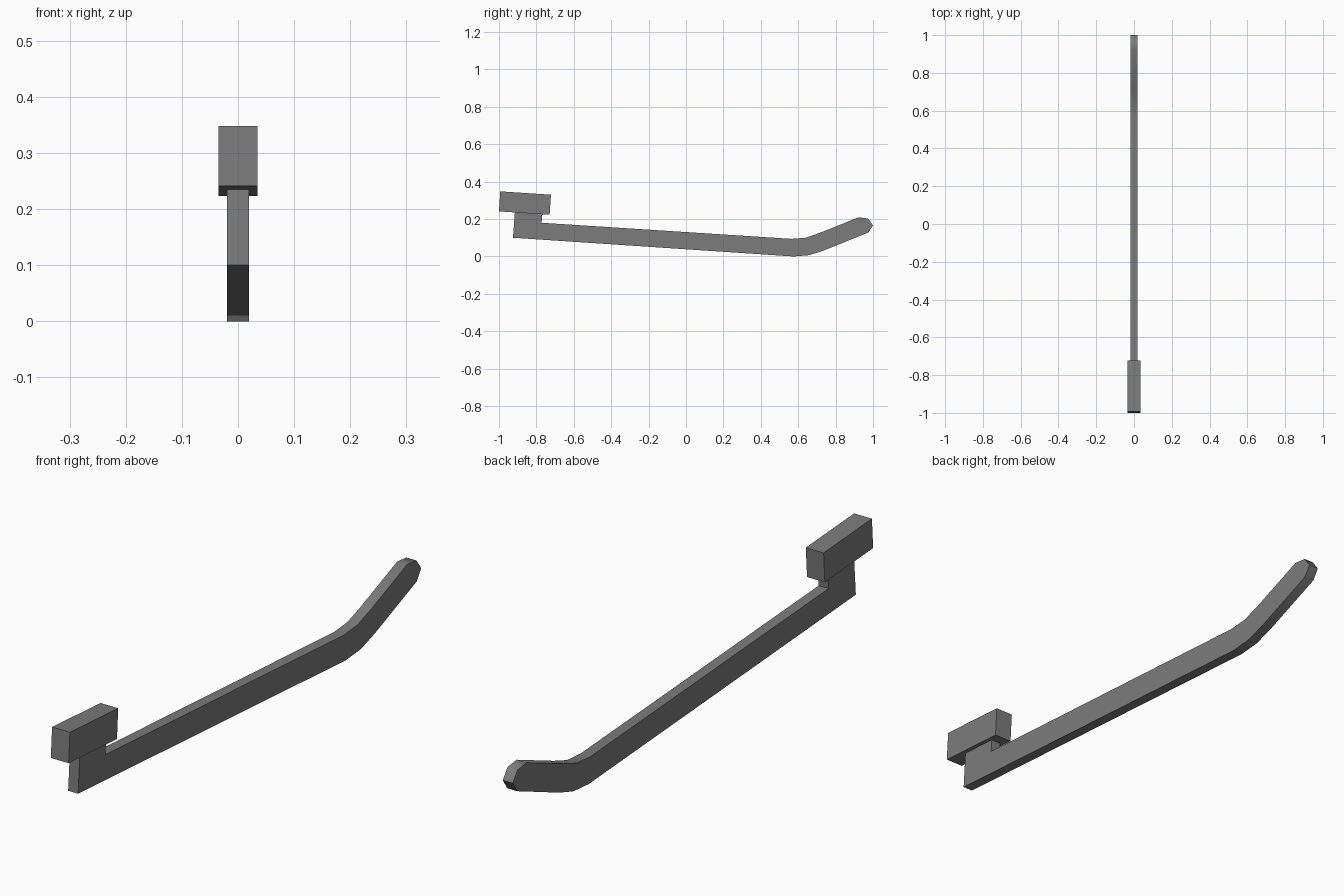
import bpy
import bmesh
import math

cube = bpy.data.objects.get("Cube")
if cube:
    bpy.data.objects.remove(cube, do_unlink=True)

grey = bpy.data.materials.new("dark grey")
grey.use_nodes = True
colour = (0.2, 0.2, 0.2, 1)
grey.diffuse_color = colour
grey.node_tree.nodes["Principled BSDF"].inputs["Base Color"].default_value = colour


def extrude_profile(name, profile, half_width):
    """Side profile of (y, z) points, extruded evenly to both sides of x = 0."""
    bm = bmesh.new()
    face = bm.faces.new([bm.verts.new((-half_width, y, z)) for y, z in profile])
    new = bmesh.ops.extrude_face_region(bm, geom=[face])["geom"]
    moved = [v for v in new if isinstance(v, bmesh.types.BMVert)]
    bmesh.ops.translate(bm, verts=moved, vec=(2 * half_width, 0, 0))
    bmesh.ops.recalc_face_normals(bm, faces=bm.faces)
    mesh = bpy.data.meshes.new(name)
    bm.to_mesh(mesh)
    bm.free()
    mesh.materials.append(grey)
    obj = bpy.data.objects.new(name, mesh)
    bpy.context.collection.objects.link(obj)
    return obj


# Long handle with an upright neck at the front and a bent, rounded tip
handle = extrude_profile("handle", [
    (-0.925, 0.10), (0.575, 0.0), (0.66, 0.007), (0.74, 0.033),
    (0.975, 0.128), (1.0, 0.166), (0.973, 0.203), (0.922, 0.209),
    (0.715, 0.126), (0.64, 0.10), (0.565, 0.094),
    (-0.772, 0.18), (-0.768, 0.229), (-0.915, 0.238)], 0.0195)

# Wider block on top of the neck
head = extrude_profile("head_block", [
    (-1.0, 0.241), (-0.729, 0.223), (-0.722, 0.33), (-0.993, 0.348)], 0.035)

# Soft shading along the bend and tip, sharp corners elsewhere
bpy.ops.object.select_all(action='DESELECT')
handle.select_set(True)
bpy.context.view_layer.objects.active = handle
bpy.ops.object.shade_smooth_by_angle(angle=math.radians(65))
